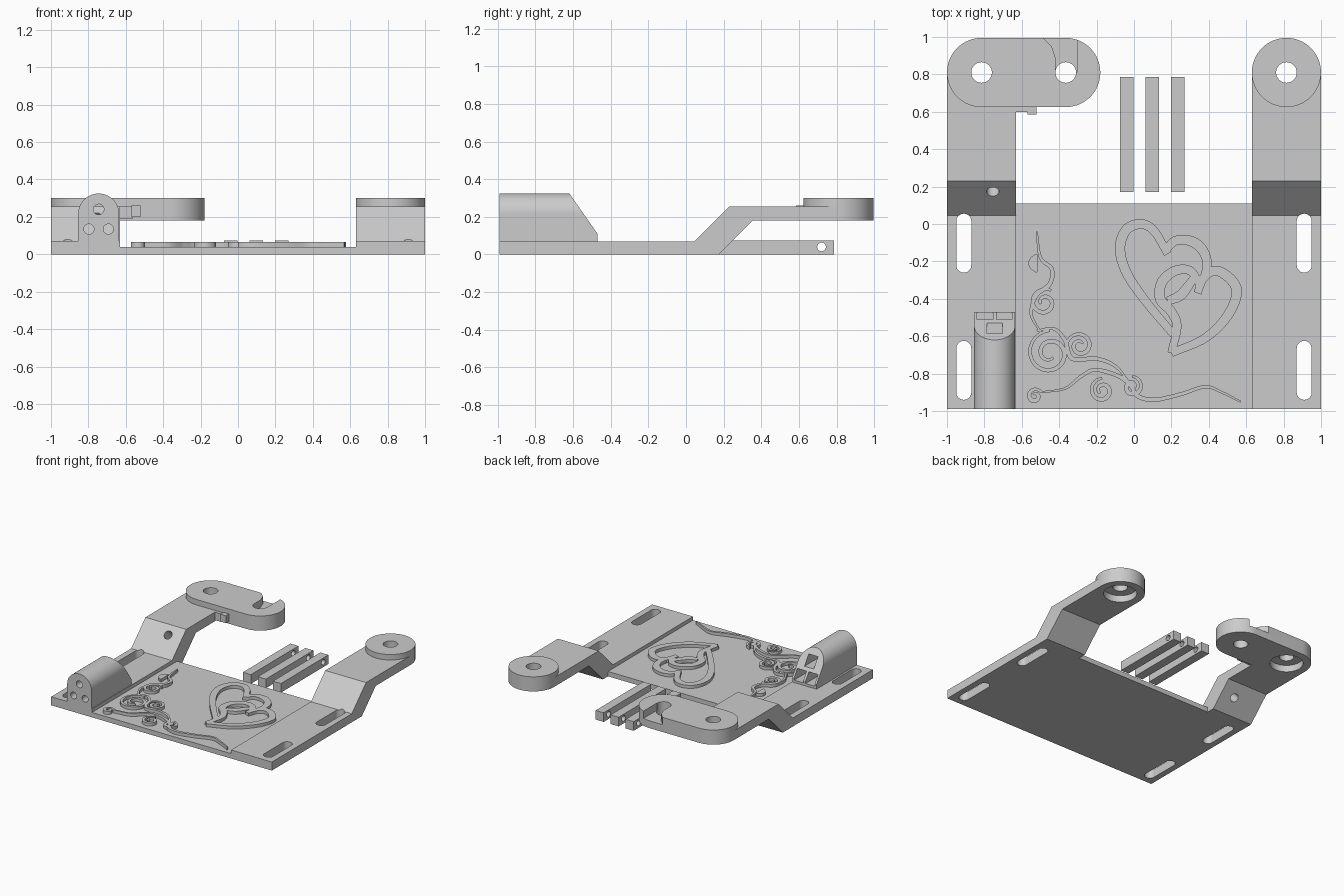
import bpy, bmesh, math
from mathutils import Vector

cube = bpy.data.objects.get("Cube")
if cube:
    bpy.data.objects.remove(cube, do_unlink=True)

grey = bpy.data.materials.new("plain grey")
grey.use_nodes = True
SHADE = (0.6, 0.6, 0.6, 1)
grey.diffuse_color = SHADE
grey.node_tree.nodes["Principled BSDF"].inputs["Base Color"].default_value = SHADE


def finish(name, bm):
    bmesh.ops.recalc_face_normals(bm, faces=bm.faces)
    mesh = bpy.data.meshes.new(name)
    bm.to_mesh(mesh)
    bm.free()
    mesh.materials.append(grey)
    obj = bpy.data.objects.new(name, mesh)
    bpy.context.collection.objects.link(obj)
    return obj


def prism(name, pts, axis, lo, hi):
    """Extrude a flat outline along an axis from lo to hi."""
    def place(p, h):
        return {"x": (h, p[0], p[1]), "y": (p[0], h, p[1]), "z": (p[0], p[1], h)}[axis]
    bm = bmesh.new()
    face = bm.faces.new([bm.verts.new(place(p, lo)) for p in pts])
    grown = bmesh.ops.extrude_face_region(bm, geom=[face])["geom"]
    move = Vector(place((0, 0), hi - lo))
    bmesh.ops.translate(bm, vec=move, verts=[v for v in grown if isinstance(v, bmesh.types.BMVert)])
    return finish(name, bm)


def box(name, x, y, z):
    return prism(name, [(x[0], y[0]), (x[1], y[0]), (x[1], y[1]), (x[0], y[1])], "z", *z)


def pill(a, b, r, n=32):
    """Outline of two half circles joined by straight sides."""
    turn = math.atan2(b[1] - a[1], b[0] - a[0])
    out = []
    for centre, start in ((b, turn - math.pi / 2), (a, turn + math.pi / 2)):
        steps = n if a != b else n - 1
        for i in range(steps + 1):
            t = start + math.pi * i / n
            out.append((centre[0] + r * math.cos(t), centre[1] + r * math.sin(t)))
    return out


def disc(c, r):
    return pill(c, c, r, 24)


def combine(target, others, how):
    for other in others:
        mod = target.modifiers.new(how, "BOOLEAN")
        mod.operation, mod.solver, mod.object = how, "EXACT", other
        bpy.context.view_layer.objects.active = target
        bpy.ops.object.modifier_apply(modifier=mod.name)
        bpy.data.objects.remove(other, do_unlink=True)


def smooth(obj):
    bpy.ops.object.select_all(action="DESELECT")
    obj.select_set(True)
    bpy.context.view_layer.objects.active = obj
    bpy.ops.object.shade_smooth_by_angle(angle=math.radians(30))


# Base plate
box("base_plate", (-0.635, 0.635), (-0.99, 0.11), (0, 0.04))

# Cranked side arms with end pads, slots and bolt holes
ARM = [(-0.99, 0), (-0.99, 0.07), (0.045, 0.07), (0.23, 0.255), (0.81, 0.255),
       (0.81, 0.18), (0.355, 0.18), (0.175, 0)]
PAD = 0.185
for side, label in ((-1, "right"), (1, "left")):
    arm = prism(label + "_arm", ARM, "x", *sorted((side * 0.63, side)))
    bolt = (side * 0.815, 0.81)
    far = (-0.365, 0.81) if side < 0 else bolt
    cutters = [prism("slot", pill((side * 0.91, y), (side * 0.91, y + 0.235), 0.04), "z", -0.1, 0.2)
               for y in (-0.9, -0.22)]
    cutters += [prism("bolt_hole", disc(bolt, 0.055), "z", 0.1, 0.4),
                prism("recess", disc(bolt, 0.125), "z", 0.1, 0.235)]
    if side < 0:
        cutters.append(prism("pivot_hole", disc(far, 0.055), "z", 0.1, 0.4))
        cutters.append(prism("hook_notch", [(-0.42, 0.81), (-0.42, 0.89), (-0.44, 0.95), (-0.47, 0.98),
                             (-0.5, 1.01), (-0.305, 1.01), (-0.305, 0.81)], "z", 0.24, 0.4))
        bore = prism("sloped_hole", disc((0, 0), 0.033), "z", -0.2, 0.2)
        bore.rotation_euler.x = math.radians(45)
        bore.location = (-0.755, 0.17, 0.2)
        bpy.context.view_layer.update()
        cutters.append(bore)
    combine(arm, [prism("pad", pill(bolt, far, PAD), "z", 0.18, 0.3)], "UNION")
    combine(arm, cutters, "DIFFERENCE")
    smooth(arm)

# Small catch beside the right arm
box("catch_root", (-0.635, -0.565), (0.6, 0.66), (0.19, 0.255))
box("catch_tip", (-0.57, -0.52), (0.585, 0.66), (0.2, 0.26))

# Arched barrel with a sloped back, round front holes and square sockets
BX, BR = -0.745, 0.11
arch = [(BX + BR * math.cos(math.pi * i / 40), 0.215 + BR * math.sin(math.pi * i / 40)) for i in range(41)]
barrel = prism("barrel", [(BX - BR, 0.05), (BX + BR, 0.05)] + arch, "y", -0.99, -0.47)
cuts = [prism("slope", [(-0.62, 0.325), (-0.47, 0.11), (-0.4, 0.11), (-0.4, 0.4), (-0.672, 0.4)], "x", -1, -0.5)]
for x, z, r in ((BX, 0.24, 0.028), (BX - 0.052, 0.135, 0.027), (BX + 0.052, 0.135, 0.027)):
    cuts.append(prism("round_hole", disc((x, z), r), "y", -1.1, -0.8))
    cuts.append(box("socket", (x - 0.042, x + 0.042), (-0.88, -0.4), (z - 0.045, z + 0.035)))
combine(barrel, cuts, "DIFFERENCE")
smooth(barrel)

# Three loose square pins with cross holes
for i in range(3):
    x = -0.075 + i * 0.136
    pin = box("pin_%d" % (i + 1), (x, x + 0.073), (0.17, 0.785), (0, 0.075))
    combine(pin, [prism("cross_hole", disc((0.72, 0.04), 0.023), "x", x - 0.1, x + 0.2)], "DIFFERENCE")
    smooth(pin)


# Raised ornaments: ribbons swept along smooth paths
def spline(pts, steps=8):
    p = [Vector(q) for q in pts]
    p = [2 * p[0] - p[1]] + p + [2 * p[-1] - p[-2]]
    out = []
    for a, b, c, d in zip(p, p[1:], p[2:], p[3:]):
        for i in range(steps):
            t = i / steps
            out.append(0.5 * (2 * b + (c - a) * t + (2 * a - 5 * b + 4 * c - d) * t * t
                              + (3 * b - a - 3 * c + d) * t ** 3))
    return out + [p[-2]]


def ribbon(name, path, wide, ends=1.0, top=0.065):
    """Flat band, full width in the middle and scaled by ends at its tips."""
    bm = bmesh.new()
    rows = []
    last = len(path) - 1
    for i, p in enumerate(path):
        d = (path[min(i + 1, last)] - path[max(i - 1, 0)]).normalized()
        w = wide / 2 * (ends + (1 - ends) * math.sin(math.pi * i / last))
        n = Vector((-d.y, d.x)) * w
        rows.append([bm.verts.new((q.x, q.y, z)) for q, z in
                     ((p + n, 0.03), (p - n, 0.03), (p - n, top), (p + n, top))])
    for a, b in zip(rows, rows[1:]):
        for k in range(4):
            bm.faces.new((a[k], a[(k + 1) % 4], b[(k + 1) % 4], b[k]))
    bm.faces.new(rows[0])
    bm.faces.new(rows[-1])
    return finish(name, bm)


def curl(name, x, y, r, start, turns):
    path = []
    for i in range(41):
        t = i / 40
        a = math.radians(start) + turns * math.tau * t
        path.append(Vector((x, y)) + r * (1 - 0.75 * t) * Vector((math.cos(a), math.sin(a))))
    ribbon(name, path, 0.024, 0.6)


# Two linked hearts, each from two lobes meeting at a cusp
HEARTS = {
    "large_heart_a": [(0.21, -0.59), (0.06, -0.41), (-0.04, -0.26), (-0.075, -0.13), (-0.04, -0.03),
                      (0.04, 0), (0.11, -0.04), (0.18, -0.16)],
    "large_heart_b": [(0.17, -0.14), (0.22, -0.09), (0.3, -0.09), (0.36, -0.13), (0.39, -0.2), (0.38, -0.27)],
    "small_heart_a": [(0.2, -0.69), (0.38, -0.61), (0.5, -0.49), (0.55, -0.36), (0.5, -0.28),
                      (0.43, -0.25), (0.37, -0.29), (0.34, -0.37)],
    "small_heart_b": [(0.35, -0.32), (0.3, -0.25), (0.22, -0.25), (0.15, -0.31), (0.14, -0.4),
                      (0.2, -0.47), (0.23, -0.55), (0.2, -0.69)],
    "heart_link": [(0.18, -0.41), (0.25, -0.38), (0.32, -0.29)],
}
for name, pts in HEARTS.items():
    ribbon(name, spline(pts), 0.055, 0.75)

# Vines with curls and a leaf
VINES = {
    "lower_vine": [(0.57, -0.95), (0.47, -0.9), (0.38, -0.87), (0.25, -0.91), (0.11, -0.94), (0.02, -0.92),
                   (-0.02, -0.86), (-0.09, -0.81), (-0.21, -0.78), (-0.29, -0.82), (-0.37, -0.88), (-0.5, -0.9)],
    "middle_vine": [(-0.52, -0.57), (-0.43, -0.56), (-0.37, -0.62), (-0.33, -0.72), (-0.2, -0.72),
                    (-0.1, -0.76), (-0.03, -0.84)],
    "upper_vine": [(-0.5, -0.58), (-0.55, -0.48), (-0.52, -0.38), (-0.45, -0.32), (-0.44, -0.24),
                   (-0.5, -0.18), (-0.52, -0.04)],
}
for name, pts in VINES.items():
    ribbon(name, spline(pts), 0.024, 0.4)
ribbon("leaf", spline([(-0.52, -0.16), (-0.54, -0.21), (-0.52, -0.26)]), 0.05, 0.1)
CURLS = [(-0.45, -0.69, 0.12, 90, 1.6), (-0.29, -0.65, 0.07, 180, -1.4), (-0.17, -0.89, 0.065, 90, 1.4),
         (-0.01, -0.87, 0.055, 90, -1.3), (-0.48, -0.42, 0.075, 60, 1.4), (-0.53, -0.92, 0.04, 30, 1.3)]
for i, c in enumerate(CURLS):
    curl("curl_%d" % (i + 1), *c)
